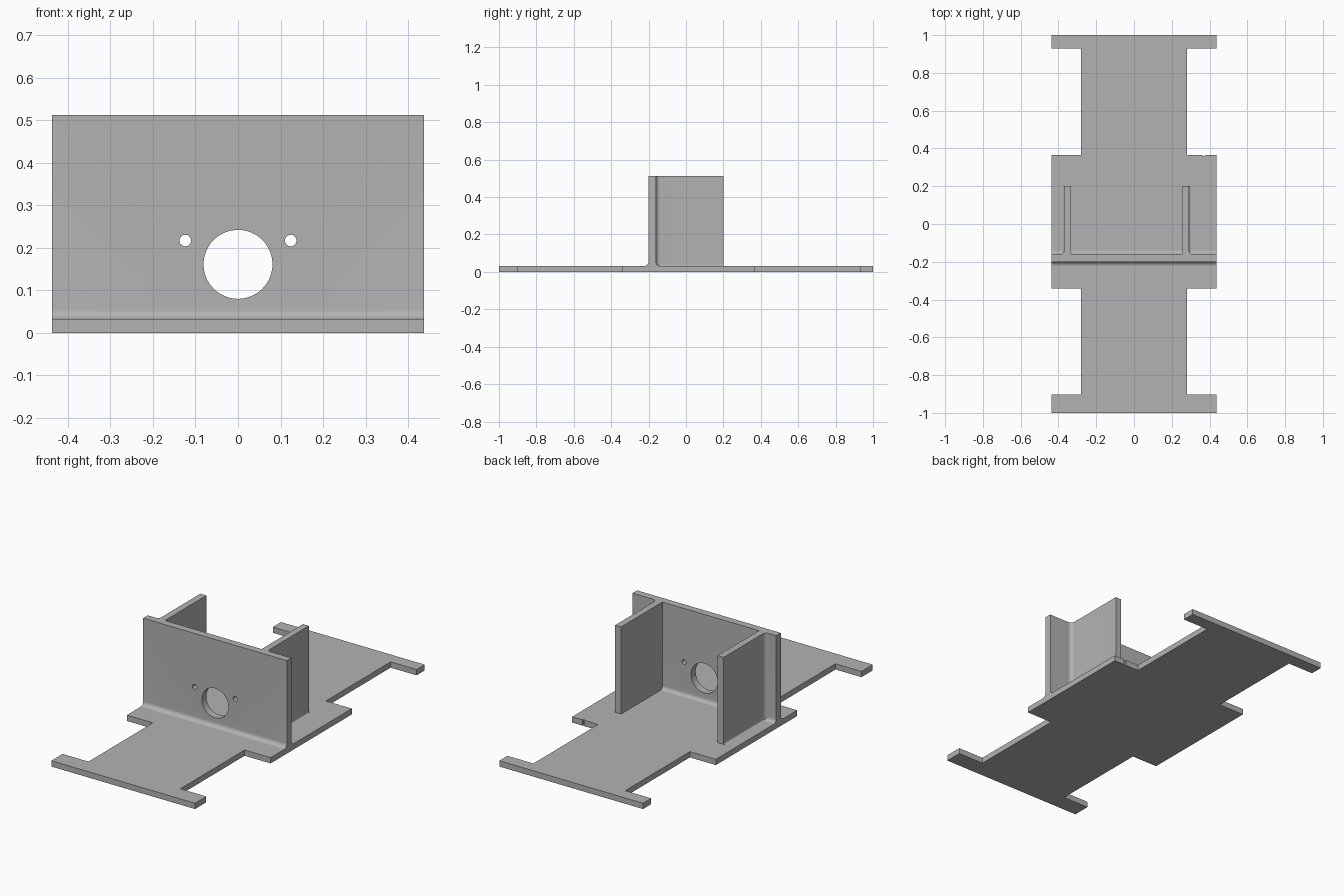
import bpy, bmesh, math
from mathutils import Vector

if "Cube" in bpy.data.objects:
    bpy.data.objects.remove(bpy.data.objects["Cube"], do_unlink=True)

grey = bpy.data.materials.new("plain grey")
grey.use_nodes = True
colour = (0.45, 0.45, 0.45, 1)
grey.diffuse_color = colour
grey.node_tree.nodes["Principled BSDF"].inputs["Base Color"].default_value = colour

HALF_X, WAIST = 0.438, 0.28
FLOOR, TOP = 0.032, 0.512
WALL_F, WALL_B = -0.2, -0.16
SIDE_END = 0.2


def extrude(name, points, place, depth):
    """Extrude a 2D profile; place maps its two coordinates into space."""
    bm = bmesh.new()
    face = bm.faces.new([bm.verts.new(place(a, b)) for a, b in points])
    geo = bmesh.ops.extrude_face_region(bm, geom=[face])["geom"]
    bmesh.ops.translate(bm, vec=Vector(depth),
                        verts=[v for v in geo if isinstance(v, bmesh.types.BMVert)])
    bmesh.ops.recalc_face_normals(bm, faces=bm.faces)
    mesh = bpy.data.meshes.new(name)
    bm.to_mesh(mesh)
    bm.free()
    mesh.materials.append(grey)
    ob = bpy.data.objects.new(name, mesh)
    bpy.context.collection.objects.link(ob)
    return ob


def fillet(cx, cy, r, start, steps=8):
    """Quarter arc of points, running anticlockwise from the start angle."""
    arc = [math.radians(start + 90 * i / steps) for i in range(steps + 1)]
    return [(cx + r * math.cos(t), cy + r * math.sin(t)) for t in arc]


def smooth(ob):
    bpy.ops.object.select_all(action="DESELECT")
    ob.select_set(True)
    bpy.context.view_layer.objects.active = ob
    bpy.ops.object.shade_smooth_by_angle(angle=math.radians(30))


# Base plate: wide middle, narrow waists, cross bars at both ends
right = [(HALF_X, -1), (HALF_X, -0.902), (WAIST, -0.902), (WAIST, -0.342),
         (HALF_X, -0.342), (HALF_X, 0.366), (WAIST, 0.366), (WAIST, 0.929),
         (HALF_X, 0.929), (HALF_X, 1)]
left = [(-x, y) for x, y in reversed(right)]
notch = [(0.376, 0.366), (0.374, 0.36), (0.364, 0.36), (0.362, 0.366)]
extrude("base_plate", right[:6] + notch + right[6:] + left,
        lambda x, y: (x, y, 0), (0, 0, FLOOR))

# Cross wall with curved feet, front and back
rf, rb = 0.023, 0.02
profile = ([(WALL_F, TOP)]
           + fillet(WALL_F - rf, FLOOR + rf, rf, 270)[::-1]
           + fillet(WALL_B + rb, FLOOR + rb, rb, 180)[::-1]
           + [(WALL_B, TOP)])
wall = extrude("cross_wall", profile,
               lambda y, z: (-HALF_X, y, z), (2 * HALF_X, 0, 0))

# Shaft hole and two screw holes through the wall
for i, (x, z, r) in enumerate([(0, 0.161, 0.081), (-0.124, 0.217, 0.0135),
                               (0.124, 0.217, 0.0135)]):
    bpy.ops.mesh.primitive_cylinder_add(vertices=64, radius=r, depth=0.2,
                                        location=(x, WALL_F, z),
                                        rotation=(math.pi / 2, 0, 0))
    cutter = bpy.context.object
    cutter.name = f"hole_cutter_{i}"
    cutter.data.materials.append(grey)
    bpy.context.view_layer.objects.active = wall
    mod = wall.modifiers.new("hole", "BOOLEAN")
    mod.object, mod.operation, mod.solver = cutter, "DIFFERENCE", "EXACT"
    bpy.ops.object.modifier_apply(modifier=mod.name)
    bpy.data.objects.remove(cutter, do_unlink=True)
smooth(wall)

# Side walls, each with an outer corner fillet and a small outer foot
rc, foot = 0.02, 0.008
for name, s, inner, outer in (("left_side_wall", 1, 0.256, 0.292),
                              ("right_side_wall", -1, 0.333, 0.37)):
    plan = ([(inner, SIDE_END), (inner, WALL_B)]
            + fillet(outer + rc, WALL_B + rc, rc, 180)[::-1]
            + [(outer, SIDE_END)])
    smooth(extrude(name, plan, lambda x, y: (s * x, y, FLOOR),
                   (0, 0, TOP - FLOOR)))
    strip = [(outer, FLOOR)] + fillet(outer + foot, FLOOR + foot, foot, 180)
    smooth(extrude(name + "_foot", strip, lambda x, z: (s * x, WALL_B, z),
                   (0, SIDE_END - WALL_B, 0)))
